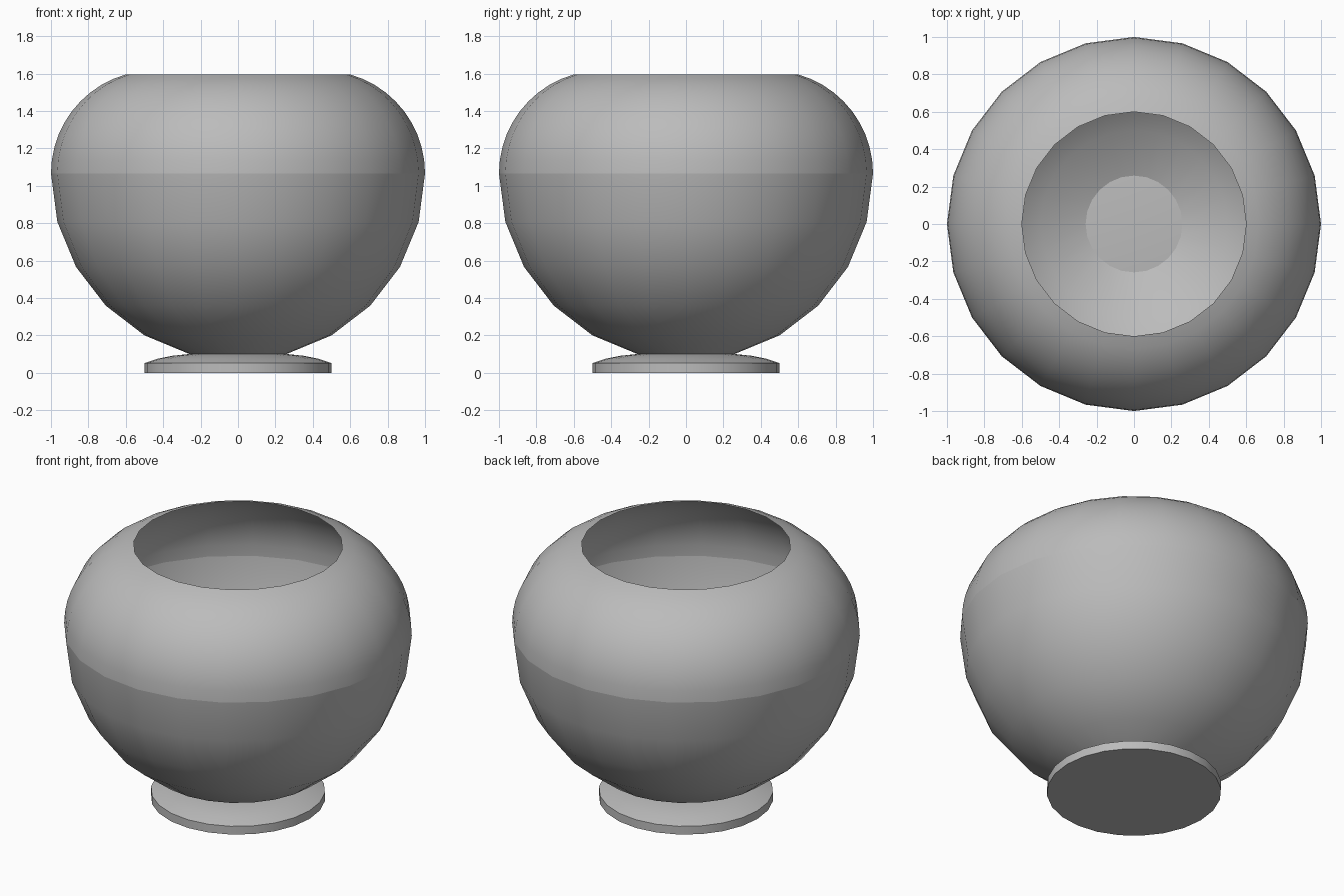
import bpy
import bmesh
from math import sin, cos, radians, atan2, pi

if "Cube" in bpy.data.objects:
    bpy.data.objects.remove(bpy.data.objects["Cube"])

SIDES = 24

grey = bpy.data.materials.new("plain grey")
grey.use_nodes = True
colour = (0.5, 0.5, 0.5, 1)
grey.diffuse_color = colour
grey.node_tree.nodes["Principled BSDF"].inputs["Base Color"].default_value = colour


def lathe(name, profile, cap_start=False, cap_end=False):
    """Turn a (radius, height) profile, listed bottom to top, around z."""
    bm = bmesh.new()
    rings = [[bm.verts.new((r * cos(2 * pi * i / SIDES), r * sin(2 * pi * i / SIDES), z))
              for i in range(SIDES)] for r, z in profile]
    for low, high in zip(rings, rings[1:]):
        for i in range(SIDES):
            j = (i + 1) % SIDES
            bm.faces.new((low[i], low[j], high[j], high[i]))
    if cap_start:
        bm.faces.new(rings[0][::-1])
    if cap_end:
        bm.faces.new(rings[-1])
    mesh = bpy.data.meshes.new(name)
    bm.to_mesh(mesh)
    bm.free()
    mesh.materials.append(grey)
    obj = bpy.data.objects.new(name, mesh)
    bpy.context.collection.objects.link(obj)
    bpy.context.view_layer.objects.active = obj
    for other in bpy.context.selected_objects:
        other.select_set(False)
    obj.select_set(True)
    bpy.ops.object.shade_smooth_by_angle(angle=radians(30))
    return obj


# Lower bowl: a coarse hemisphere, open where it meets the foot
waist = 1.066
lathe("lower_bowl", [(cos(radians(a)), waist - sin(radians(a))) for a in range(75, -1, -15)])

# Shoulder: a tighter, finer arc curling in to the open rim
arc = 0.55
end = atan2(0.529, 0.15)
lathe("shoulder", [(1 - arc + arc * cos(end * i / 10), waist + arc * sin(end * i / 10))
                   for i in range(11)])

# Foot: a short disc with a gently domed top
lathe("foot", [(0.5, 0), (0.5, 0.052), (0.43, 0.075), (0.35, 0.091), (0.265, 0.1)],
      cap_start=True, cap_end=True)
